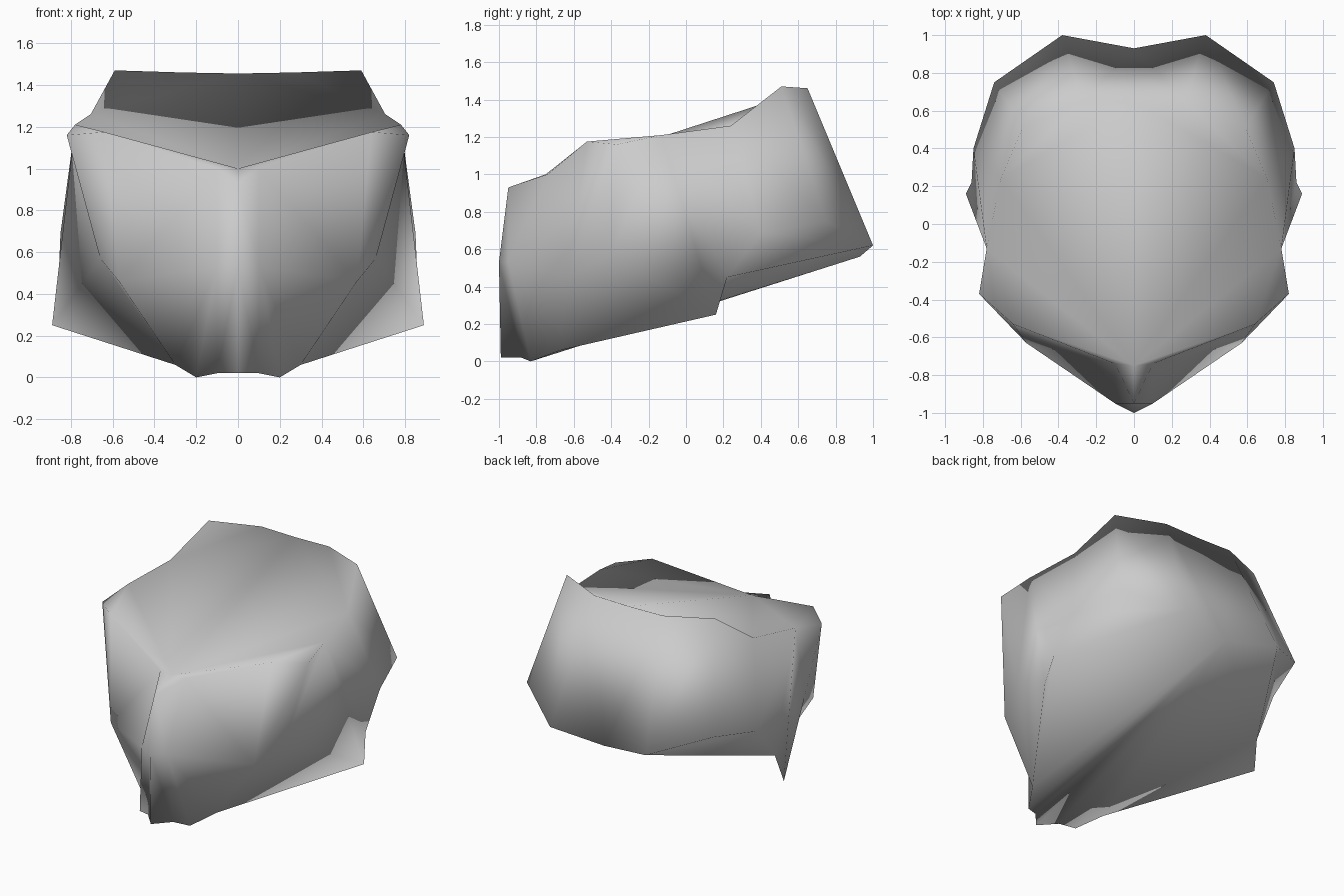
import bpy
import bmesh

cube = bpy.data.objects.get("Cube")
if cube:
    bpy.data.objects.remove(cube, do_unlink=True)

# Corner points of the left half
POINTS = {
    # upper rim and crown, from back to front
    "rim_mid": (0, .65, 1.455), "rim_in": (.27, .65, 1.46), "rim_out": (.59, .51, 1.47),
    "crown": (.705, .24, 1.26), "temple": (.78, -.13, 1.21), "brow_out": (.82, -.37, 1.16),
    "brow": (.64, -.53, 1.175), "brow_in": (.1, -.74, 1.0), "brow_mid": (0, -.75, 1.0),
    # front ridge and chin
    "tip": (0, -.95, .93), "nose": (0, -1, .53), "nose_side": (.1, -.95, .53),
    "chin_mid": (0, -.99, .02), "chin_groove": (.1, -.88, .02),
    "chin": (.2, -.83, 0), "jaw": (.3, -.67, .06),
    # cheek and side flare
    "cheek": (.57, -.63, .46), "cheek_back": (.66, -.4, .57),
    "flare": (.89, .16, .25), "flare_top": (.86, .22, .45), "side": (.85, .4, .69),
    # lower back lip
    "haunch": (.74, .75, .75), "lip": (.38, 1, .62), "lip_mid": (0, .93, .56),
}

# Faces of each region, as corner names
REGIONS = {
    "crown": """rim_in rim_out crown; rim_mid rim_in crown; brow_mid rim_mid crown;
        brow_mid crown temple; brow_mid temple brow; brow_mid brow_in brow;
        temple brow_out brow""",
    "front": """brow_mid brow_in tip; tip brow_in nose_side; tip nose_side nose;
        brow_in brow cheek; brow_in cheek nose_side; brow brow_out cheek;
        nose_side cheek jaw; nose_side jaw chin; nose_side chin chin_groove;
        nose nose_side chin_groove; nose chin_groove chin_mid""",
    "side": """brow_out temple cheek_back; brow_out cheek_back cheek;
        cheek cheek_back jaw; temple cheek_back flare; cheek_back jaw flare;
        temple flare flare_top; temple flare_top side; temple side crown;
        crown side haunch; crown haunch rim_out""",
    "back": """rim_out haunch lip; rim_out lip rim_in; rim_in lip lip_mid;
        rim_in lip_mid rim_mid; lip haunch side""",
    "underside": """lip side flare_top; lip flare_top lip_mid; lip_mid flare_top jaw;
        flare_top flare jaw; lip_mid jaw chin; lip_mid chin chin_groove;
        lip_mid chin_groove chin_mid""",
}

# Both halves share the corners on the middle plane
bm = bmesh.new()
left = {name: bm.verts.new(p) for name, p in POINTS.items()}
right = {name: left[name] if x == 0 else bm.verts.new((-x, y, z))
         for name, (x, y, z) in POINTS.items()}
for region in REGIONS.values():
    for face in region.split(";"):
        names = face.split()
        bm.faces.new([left[n] for n in names])
        bm.faces.new([right[n] for n in reversed(names)])
bmesh.ops.recalc_face_normals(bm, faces=bm.faces[:])
for f in bm.faces:
    f.smooth = True

mesh = bpy.data.meshes.new("shell_body")
bm.to_mesh(mesh)
bm.free()
body = bpy.data.objects.new("shell_body", mesh)
bpy.context.collection.objects.link(body)

# Plain grey
grey = bpy.data.materials.new("plain_grey")
grey.use_nodes = True
colour = (.6, .6, .6, 1)
grey.diffuse_color = colour
grey.node_tree.nodes["Principled BSDF"].inputs["Base Color"].default_value = colour
mesh.materials.append(grey)
